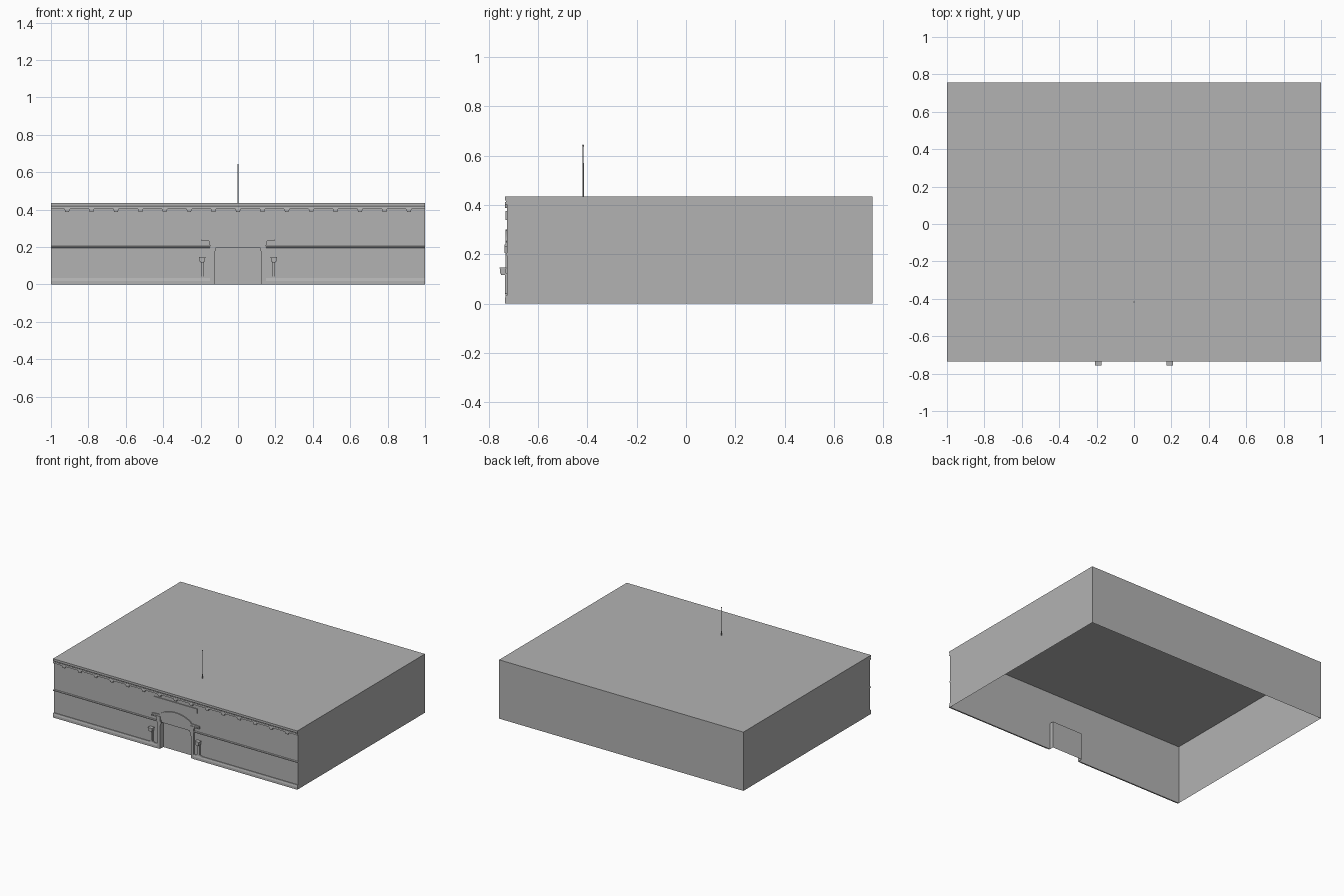
import bpy, bmesh, math
from mathutils import Vector

if "Cube" in bpy.data.objects:
    bpy.data.objects.remove(bpy.data.objects["Cube"])

WALL = -0.725          # front wall plane
BACK = 0.757
TOP = 0.435
DOOR_X, DOOR_Z, DOOR_DEPTH = 0.125, 0.2, 0.03

stone = bpy.data.materials.new("grey stone")
stone.diffuse_color = (0.45, 0.45, 0.45, 1)
stone.use_nodes = True
stone.node_tree.nodes["Principled BSDF"].inputs["Base Color"].default_value = stone.diffuse_color


def finish(name, bm, recalc=True):
    if recalc:
        bmesh.ops.recalc_face_normals(bm, faces=bm.faces)
    me = bpy.data.meshes.new(name)
    bm.to_mesh(me)
    bm.free()
    me.materials.append(stone)
    ob = bpy.data.objects.new(name, me)
    bpy.context.collection.objects.link(ob)
    return ob


def prism(name, outline, offset):
    """Extrude a closed planar outline of 3D points by an offset."""
    bm = bmesh.new()
    face = bm.faces.new([bm.verts.new(p) for p in outline])
    ext = bmesh.ops.extrude_face_region(bm, geom=[face], use_keep_orig=True)
    verts = [g for g in ext["geom"] if isinstance(g, bmesh.types.BMVert)]
    bmesh.ops.translate(bm, verts=verts, vec=Vector(offset))
    return finish(name, bm)


def relief(name, xz, front):
    """Plate standing proud of the front wall."""
    return prism(name, [(x, WALL, z) for x, z in xz], (0, front - WALL, 0))


def moulding(name, yz, x0, x1):
    """Profile run along x."""
    return prism(name, [(x0, y, z) for y, z in yz], (x1 - x0, 0, 0))


def box(name, x0, x1, y0, y1, z0, z1):
    return prism(name, [(x0, y0, z0), (x1, y0, z0), (x1, y1, z0), (x0, y1, z0)],
                 (0, 0, z1 - z0))


# Hall shell: open below, with a shallow door alcove in the front wall
bm = bmesh.new()


def quad(*pts):
    bm.faces.new([bm.verts.new(p) for p in pts])


def front_quad(x0, x1, z0, z1, y):
    quad((x0, y, z0), (x1, y, z0), (x1, y, z1), (x0, y, z1))


inner = WALL + DOOR_DEPTH
front_quad(-1, -DOOR_X, 0, TOP, WALL)
front_quad(DOOR_X, 1, 0, TOP, WALL)
front_quad(-DOOR_X, DOOR_X, DOOR_Z, TOP, WALL)
front_quad(-DOOR_X, DOOR_X, 0, DOOR_Z, inner)
quad((-DOOR_X, WALL, 0), (-DOOR_X, inner, 0), (-DOOR_X, inner, DOOR_Z), (-DOOR_X, WALL, DOOR_Z))
quad((DOOR_X, inner, 0), (DOOR_X, WALL, 0), (DOOR_X, WALL, DOOR_Z), (DOOR_X, inner, DOOR_Z))
quad((-DOOR_X, inner, DOOR_Z), (DOOR_X, inner, DOOR_Z), (DOOR_X, WALL, DOOR_Z), (-DOOR_X, WALL, DOOR_Z))
quad((1, WALL, 0), (1, BACK, 0), (1, BACK, TOP), (1, WALL, TOP))
quad((-1, BACK, 0), (-1, WALL, 0), (-1, WALL, TOP), (-1, BACK, TOP))
quad((1, BACK, 0), (-1, BACK, 0), (-1, BACK, TOP), (1, BACK, TOP))
quad((-1, WALL, TOP), (1, WALL, TOP), (1, BACK, TOP), (-1, BACK, TOP))
bmesh.ops.remove_doubles(bm, verts=bm.verts, dist=1e-5)
finish("hall_shell", bm, recalc=False)

# Cornice in two steps, with a row of small blocks beneath
moulding("cornice", [(WALL, TOP), (-0.735, TOP), (-0.735, 0.423), (-0.730, 0.415),
                     (-0.730, 0.412), (WALL, 0.412)], -1, 1)
moulding("cornice_lower_band", [(WALL, 0.412), (-0.733, 0.412), (-0.735, 0.402),
                                (WALL, 0.402)], -1, 1)
for k in range(-7, 8):
    x = k * 0.1305
    relief("cornice_block", [(x - 0.014, 0.402), (x - 0.010, 0.388),
                             (x + 0.010, 0.388), (x + 0.014, 0.402)], -0.735)

# Sign board
relief("sign_board", [(-0.176, 0.34), (0.176, 0.34), (0.176, 0.375), (-0.176, 0.375)], -0.731)

# Curved pediment above the door
arc = [(0.13 * math.cos(math.pi * i / 16),
        0.254 + 0.046 * math.sin(math.pi * i / 16) ** 1.5) for i in range(17)]
relief("pediment", [(-0.195, 0.234), (0.195, 0.234), (0.195, 0.25)] + arc +
       [(-0.195, 0.25)], -0.732)
relief("door_lintel", [(-0.122, 0.198), (0.122, 0.198), (0.122, 0.234), (-0.122, 0.234)], -0.729)

for s, side in ((-1, "left"), (1, "right")):
    # String course and plinth on each side of the door
    a, b = sorted((s * 0.15, s))
    moulding("string_course_" + side, [(WALL, 0.196), (-0.733, 0.197), (-0.733, 0.203),
                                       (WALL, 0.206)], a, b)
    moulding("plinth_" + side, [(WALL, 0), (-0.735, 0), (-0.735, 0.018), (-0.731, 0.033),
                                (WALL, 0.033)], a, b)
    # Door pilaster with its capital and corner bracket
    relief("pilaster_" + side, [(s * 0.15, 0), (s * 0.15, 0.215), (s * 0.115, 0.215),
                                (s * 0.118, 0.19), (s * 0.127, 0.16), (s * 0.127, 0)], -0.733)
    relief("capital_" + side, [(s * 0.122, 0.205), (s * 0.15, 0.205), (s * 0.155, 0.232),
                               (s * 0.195, 0.232), (s * 0.195, 0.24), (s * 0.122, 0.24)], -0.736)
    # Lamp: foot, post and square lantern
    c = s * 0.192
    relief("lamp_foot_" + side, [(c - 0.025, 0.033), (c + 0.025, 0.033),
                                 (c + 0.012, 0.041), (c - 0.012, 0.041)], -0.733)
    box("lamp_post_" + side, c - 0.007, c + 0.007, -0.735, WALL, 0.04, 0.122)
    box("lamp_bracket_" + side, c - 0.009, c + 0.009, -0.750, WALL, 0.116, 0.123)
    box("lantern_" + side, c - 0.015, c + 0.015, -0.755, -0.730, 0.122, 0.142)
    box("lantern_cap_" + side, c - 0.017, c + 0.017, -0.757, -0.728, 0.142, 0.147)

# Flagpole with a ball on top
bm = bmesh.new()
bmesh.ops.create_cone(bm, cap_ends=True, segments=8, radius1=0.003, radius2=0.002, depth=0.205)
pole = finish("flagpole", bm)
pole.location = (0, -0.417, TOP + 0.1025)
bm = bmesh.new()
bmesh.ops.create_uvsphere(bm, u_segments=8, v_segments=6, radius=0.004)
ball = finish("flagpole_ball", bm)
ball.location = (0, -0.417, 0.641)
